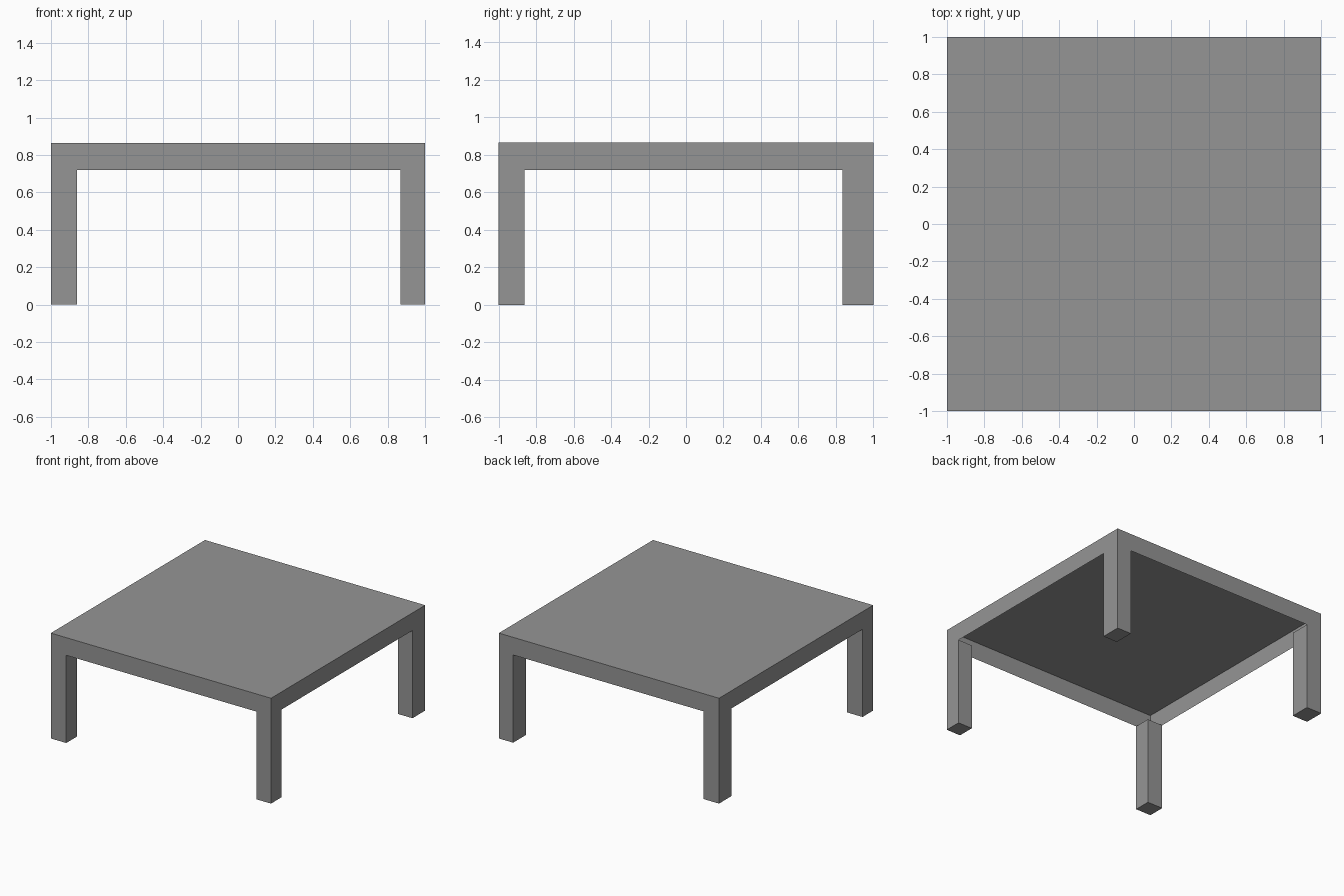
import bpy
import bmesh
from mathutils import Vector

cube = bpy.data.objects.get("Cube")
if cube:
    bpy.data.objects.remove(cube, do_unlink=True)

TOP = 0.865
SKIRT = 0.72  # height of the lower edge of the skirt

grey = bpy.data.materials.new("plain_grey")
grey.use_nodes = True
colour = (0.3, 0.3, 0.3, 1.0)
grey.diffuse_color = colour
grey.node_tree.nodes["Principled BSDF"].inputs["Base Color"].default_value = colour


def open_box(name, low, high, open_side):
    """Thin-walled box between two corners, with the face towards open_side left out."""
    low, high = Vector(low), Vector(high)
    bm = bmesh.new()
    bmesh.ops.create_cube(bm, size=1)
    bmesh.ops.scale(bm, vec=high - low, verts=bm.verts)
    bmesh.ops.translate(bm, vec=(low + high) / 2, verts=bm.verts)
    bm.normal_update()
    gone = [f for f in bm.faces if f.normal.z * open_side > 0.9]
    bmesh.ops.delete(bm, geom=gone, context="FACES_ONLY")
    mesh = bpy.data.meshes.new(name)
    bm.to_mesh(mesh)
    bm.free()
    mesh.materials.append(grey)
    obj = bpy.data.objects.new(name, mesh)
    bpy.context.collection.objects.link(obj)
    return obj


# Table top: a thin sheet with a skirt, hollow underneath
open_box("table_top", (-1, -1, SKIRT), (1, 1, TOP), -1)

# Legs: one at each corner, flush with the skirt
for side, x_out, x_in in (("right", -1, -0.86), ("left", 1, 0.87)):
    for end, y_out, y_in in (("front", -1, -0.862), ("back", 1, 0.835)):
        open_box(f"{end}_{side}_leg",
                 (min(x_out, x_in), min(y_out, y_in), 0),
                 (max(x_out, x_in), max(y_out, y_in), SKIRT), 1)
